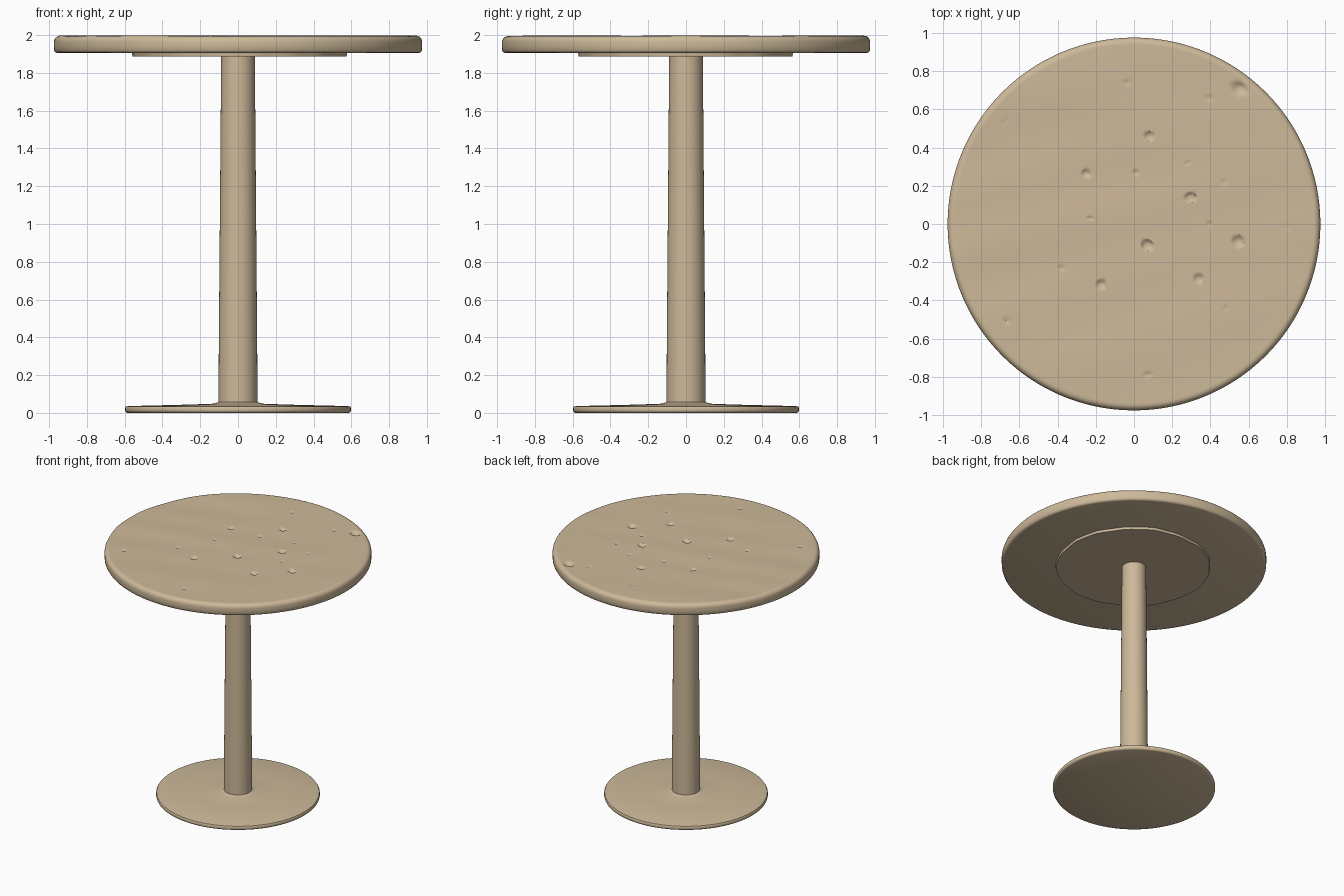
import bpy, bmesh, math, random

if "Cube" in bpy.data.objects:
    bpy.data.objects.remove(bpy.data.objects["Cube"])

random.seed(4)
mat = bpy.data.materials.new("warm beige")
mat.diffuse_color = (0.61, 0.485, 0.32, 1)
mat.use_nodes = True
mat.node_tree.nodes["Principled BSDF"].inputs["Base Color"].default_value = mat.diffuse_color


def lathe(name, profile, segs, shape=None):
    """Spin (radius, z) points round z; shape(x, y, z) may move each vertex."""
    bm = bmesh.new()
    rings = []
    for r, z in profile:
        n = 1 if r == 0 else segs
        ring = []
        for i in range(n):
            a = 2 * math.pi * i / segs
            p = (r * math.cos(a), r * math.sin(a), z)
            ring.append(bm.verts.new(shape(*p) if shape else p))
        rings.append(ring)
    for a, b in zip(rings, rings[1:]):
        for i in range(segs):
            j = (i + 1) % segs
            if len(a) == 1:
                bm.faces.new((a[0], b[i], b[j]))
            elif len(b) == 1:
                bm.faces.new((a[i], b[0], a[j]))
            else:
                bm.faces.new((a[i], b[i], b[j], a[j]))
    bmesh.ops.recalc_face_normals(bm, faces=bm.faces)
    me = bpy.data.meshes.new(name)
    bm.to_mesh(me)
    bm.free()
    me.materials.append(mat)
    ob = bpy.data.objects.new(name, me)
    bpy.context.collection.objects.link(ob)
    bpy.ops.object.select_all(action='DESELECT')
    bpy.context.view_layer.objects.active = ob
    ob.select_set(True)
    bpy.ops.object.shade_smooth_by_angle(angle=math.radians(40))
    return ob


# Pits in the worn tabletop: x, y, radius
pits = [(0.08, 0.46, 0.022), (-0.25, 0.265, 0.02), (0.01, 0.27, 0.013),
        (0.295, 0.14, 0.024), (0.07, -0.11, 0.026), (0.545, -0.09, 0.026),
        (0.34, -0.285, 0.022), (-0.17, -0.315, 0.022), (0.55, 0.71, 0.03),
        (0.395, 0.66, 0.013), (-0.035, 0.74, 0.012), (-0.67, 0.54, 0.01),
        (0.28, 0.32, 0.01), (0.47, 0.22, 0.011), (-0.23, 0.03, 0.011),
        (0.395, 0.0, 0.011), (-0.38, -0.23, 0.012), (-0.665, -0.505, 0.014),
        (0.07, -0.79, 0.014), (0.48, -0.44, 0.01), (0.8, -0.02, 0.009)]


def worn_top(x, y, z):
    if z < 1.96:
        return (x, y, z)
    # Broad diagonal ripples, stronger on the left
    wave = math.sin(9 * y - 4 * x + 1.5 * math.sin(3 * x + 1)) + math.sin(14 * y - 5 * x + 2 * math.sin(2.5 * y))
    fade = 0.4 + 0.6 / (1 + math.exp(5 * x))
    dz = 0.0016 * wave * fade
    for px, py, pr in pits:
        d = math.hypot((x - px) * 0.85, y - py) / pr
        if d < 1.1:
            dz -= 0.6 * pr * (1 - (d / 1.1) ** 4)
    return (x, y, z + dz)


# Tabletop: flat underside, rounded rim, finely divided top
R, TOP = 0.975, 1.996
profile = [(0, 1.905), (0.955, 1.905), (0.967, 1.909), (0.974, 1.920), (R, 1.945)]
for k in range(7):
    t = math.radians(15 * k)
    profile.append((R - 0.032 + 0.032 * math.cos(t), TOP - 0.034 + 0.034 * math.sin(t)))
profile += [(0.943 * (1 - k / 90), TOP) for k in range(1, 90)] + [(0, TOP)]
lathe("tabletop", profile, 300, worn_top)


# Mounting plate under the top, with a slightly ragged rim
def ragged(x, y, z):
    r = math.hypot(x, y)
    if r < 0.5:
        return (x, y, z)
    a = math.atan2(y, x)
    s = 1 + 0.006 * math.sin(7 * a) + 0.005 * math.sin(17 * a + 1)
    return (x * s + 0.007, y * s, z)


lathe("mounting_plate", [(0, 1.886), (0.565, 1.886), (0.568, 1.906), (0, 1.906)], 96, ragged)

# Slightly tapered column
lathe("column", [(0, 0.03), (0.103, 0.03), (0.102, 0.3), (0.098, 0.8),
                 (0.093, 1.4), (0.089, 1.89), (0, 1.89)], 64)

# Base disc with a faint rise towards the column
lathe("base", [(0, 0), (0.585, 0), (0.594, 0.004), (0.598, 0.012), (0.598, 0.026),
               (0.594, 0.033), (0.583, 0.036), (0.3, 0.043), (0.14, 0.048),
               (0.115, 0.053), (0.1, 0.058), (0, 0.058)], 128)
